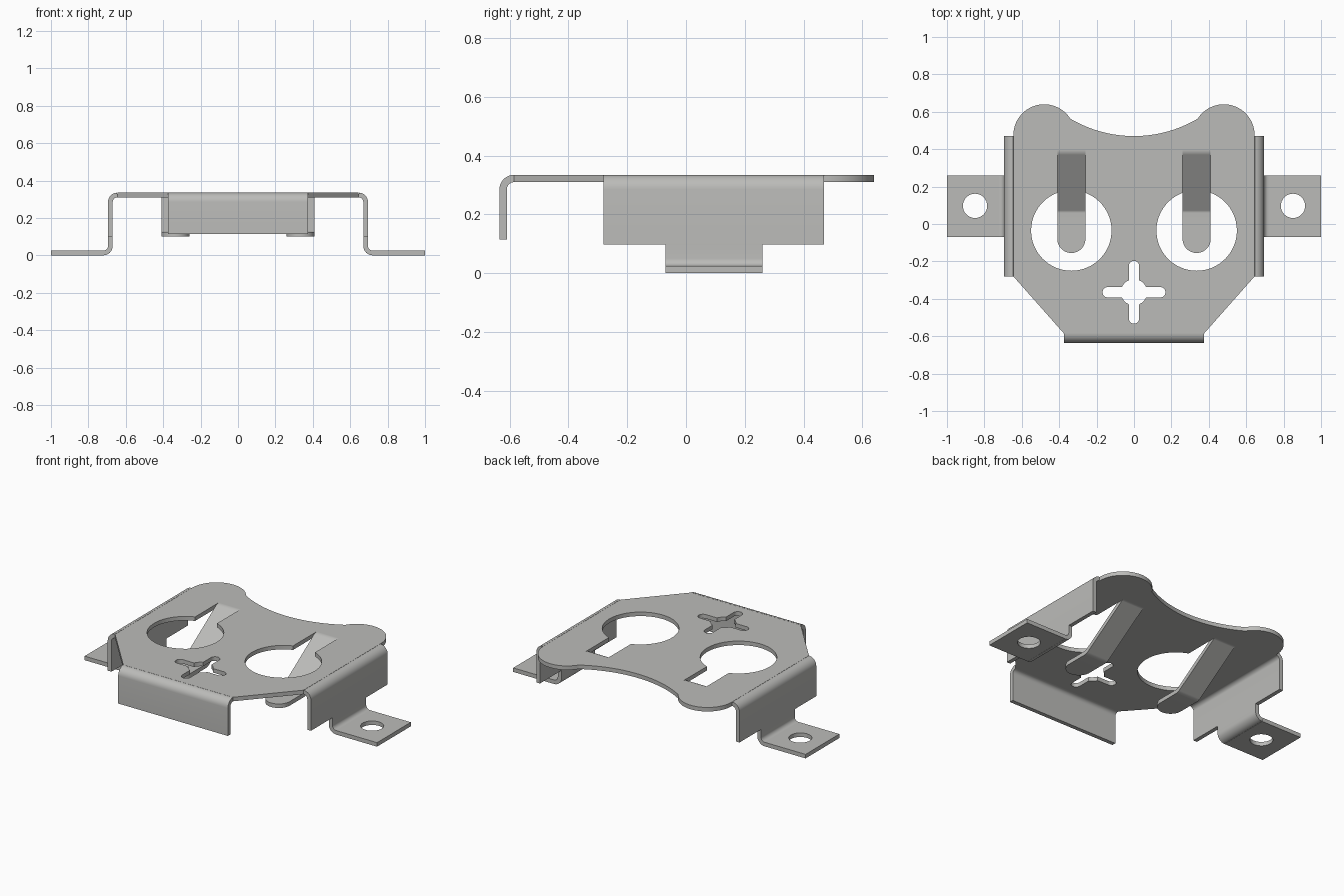
import bpy, bmesh, math
from mathutils import Vector

if "Cube" in bpy.data.objects:
    bpy.data.objects.remove(bpy.data.objects["Cube"], do_unlink=True)

T = 0.025          # sheet thickness
BEND = 0.0375      # centreline bend radius
TOP = 0.3225       # centreline height of the top plate

metal = bpy.data.materials.new("grey metal")
metal.use_nodes = True
metal.diffuse_color = (0.5, 0.5, 0.485, 1)
metal.node_tree.nodes["Principled BSDF"].inputs["Base Color"].default_value = (0.5, 0.5, 0.485, 1)


def finish(bm, name, mirror):
    bmesh.ops.recalc_face_normals(bm, faces=bm.faces)
    mesh = bpy.data.meshes.new(name)
    bm.to_mesh(mesh)
    bm.free()
    mesh.materials.append(metal)
    ob = bpy.data.objects.new(name, mesh)
    bpy.context.collection.objects.link(ob)
    bpy.ops.object.select_all(action='DESELECT')
    ob.select_set(True)
    bpy.context.view_layer.objects.active = ob
    bpy.ops.object.shade_smooth_by_angle(angle=math.radians(30))
    if mirror:
        mod = ob.modifiers.new("mirror", 'MIRROR')
        mod.use_mirror_merge = False
    return ob


def arc(cx, cy, r, a0, a1, n=24):
    angles = [math.radians(a0 + (a1 - a0) * i / n) for i in range(n + 1)]
    return [(cx + r * math.cos(a), cy + r * math.sin(a)) for a in angles]


def sheet(name, loops, z, mirror=True):
    """Flat sheet: first loop is the outline, the rest are holes."""
    bm = bmesh.new()
    for loop in loops:
        vs = [bm.verts.new((x, y, z - T / 2)) for x, y in loop]
        for a, b in zip(vs, vs[1:] + vs[:1]):
            bm.edges.new((a, b))
    bmesh.ops.triangle_fill(bm, edges=bm.edges[:], use_beauty=True, normal=(0, 0, 1))
    ext = bmesh.ops.extrude_face_region(bm, geom=bm.faces[:])
    moved = [g for g in ext["geom"] if isinstance(g, bmesh.types.BMVert)]
    bmesh.ops.translate(bm, verts=moved, vec=(0, 0, T))
    return finish(bm, name, mirror)


def fillet(points, n=8):
    """Round the inner corners of a path with the bend radius."""
    pts = [Vector(p) for p in points]
    out = [pts[0]]
    for p, c, q in zip(pts, pts[1:], pts[2:]):
        u, v = (p - c).normalized(), (q - c).normalized()
        half = u.angle(v) / 2
        centre = c + (u + v).normalized() * BEND / math.sin(half)
        start = c + u * BEND / math.tan(half) - centre
        end = c + v * BEND / math.tan(half) - centre
        for i in range(n + 1):
            out.append(centre + start.slerp(end, i / n).normalized() * BEND)
    out.append(pts[-1])
    clean = [out[0]]
    for p in out[1:]:
        if (p - clean[-1]).length > 1e-4:
            clean.append(p)
    return clean


def strip(name, path, lo, hi, along, mirror=True):
    """Bent strip: thickened path, extruded along x or y."""
    pts = fillet(path)
    left, right = [], []
    for i, p in enumerate(pts):
        d1 = (p - pts[i - 1]).normalized() if i else (pts[1] - p).normalized()
        d2 = (pts[i + 1] - p).normalized() if i < len(pts) - 1 else d1
        d = (d1 + d2).normalized()
        off = Vector((-d.y, d.x)) * (T / 2) / d.dot(d1)
        left.append(p + off)
        right.append(p - off)
    bm = bmesh.new()
    ring = left + right[::-1]
    place = (lambda p, w: (w, p.x, p.y)) if along == 'x' else (lambda p, w: (p.x, w, p.y))
    a = [bm.verts.new(place(p, lo)) for p in ring]
    b = [bm.verts.new(place(p, hi)) for p in ring]
    n, m = len(ring), len(pts)
    for i in range(n):
        j = (i + 1) % n
        bm.faces.new((a[i], a[j], b[j], b[i]))
    for side in (a, b):
        for i in range(m - 1):
            bm.faces.new((side[i], side[i + 1], side[n - 2 - i], side[n - 1 - i]))
    return finish(bm, name, mirror)


# Top plate outline: tapered front, two round lobes and a scooped back edge
half = [(0.375, -0.585), (0.645, -0.28)]
half += arc(0.48, 0.475, 0.165, 0, 148, 32)
half += arc(0, 1.138, 0.668, -60, -90, 20)
outline = half + [(-x, y) for x, y in half[-2::-1]]

# Keyhole openings around the spring tongues
cut = math.degrees(math.asin(0.075 / 0.215))
keyhole = arc(0.335, -0.035, 0.215, 90 + cut, 450 - cut, 56) + [(0.41, 0.40), (0.26, 0.40)]
keyhole_right = [(-x, y) for x, y in keyhole]

# Cross opening with a round centre
neck = math.degrees(math.asin(0.028 / 0.07))
cross = []
for k in range(4):
    arm = arc(0.14, 0, 0.028, -90, 90, 12) + arc(0, 0, 0.07, neck, 90 - neck, 6)
    arm = [(0.07 * math.cos(math.radians(neck)), -0.028)] + arm
    c, s = round(math.cos(k * math.pi / 2)), round(math.sin(k * math.pi / 2))
    # the last point of each quarter is the first of the next
    cross += [(x * c - y * s, -0.365 + x * s + y * c) for x, y in arm[:-1]]

sheet("top_plate", [outline, keyhole, keyhole_right, cross], TOP, mirror=False)

# Front flange bent down
strip("front_flange", [(-0.585, TOP), (-0.6225, TOP), (-0.6225, 0.115)],
      -0.375, 0.375, 'x', mirror=False)

# Side walls bent down, with narrower legs turning out to the feet
strip("side_wall", [(0.645, TOP), (0.6825, TOP), (0.6825, 0.097)], -0.28, 0.47, 'y')
strip("leg", [(0.6825, 0.097), (0.6825, T / 2), (0.72, T / 2)], -0.07, 0.26, 'y')

# Mounting feet with screw holes
sheet("foot", [[(0.72, -0.07), (1, -0.07), (1, 0.26), (0.72, 0.26)],
               arc(0.85, 0.097, 0.065, 0, 360, 32)[:-1]], T / 2)

# Spring tongues sloping down to a flat rounded tip
strip("spring_tongue", [(0.40, TOP), (0.386, TOP), (0.07, 0.1125), (-0.08, 0.1125)],
      0.26, 0.41, 'x')
sheet("tongue_tip", [arc(0.335, -0.08, 0.075, 180, 360, 24)], 0.1125)
